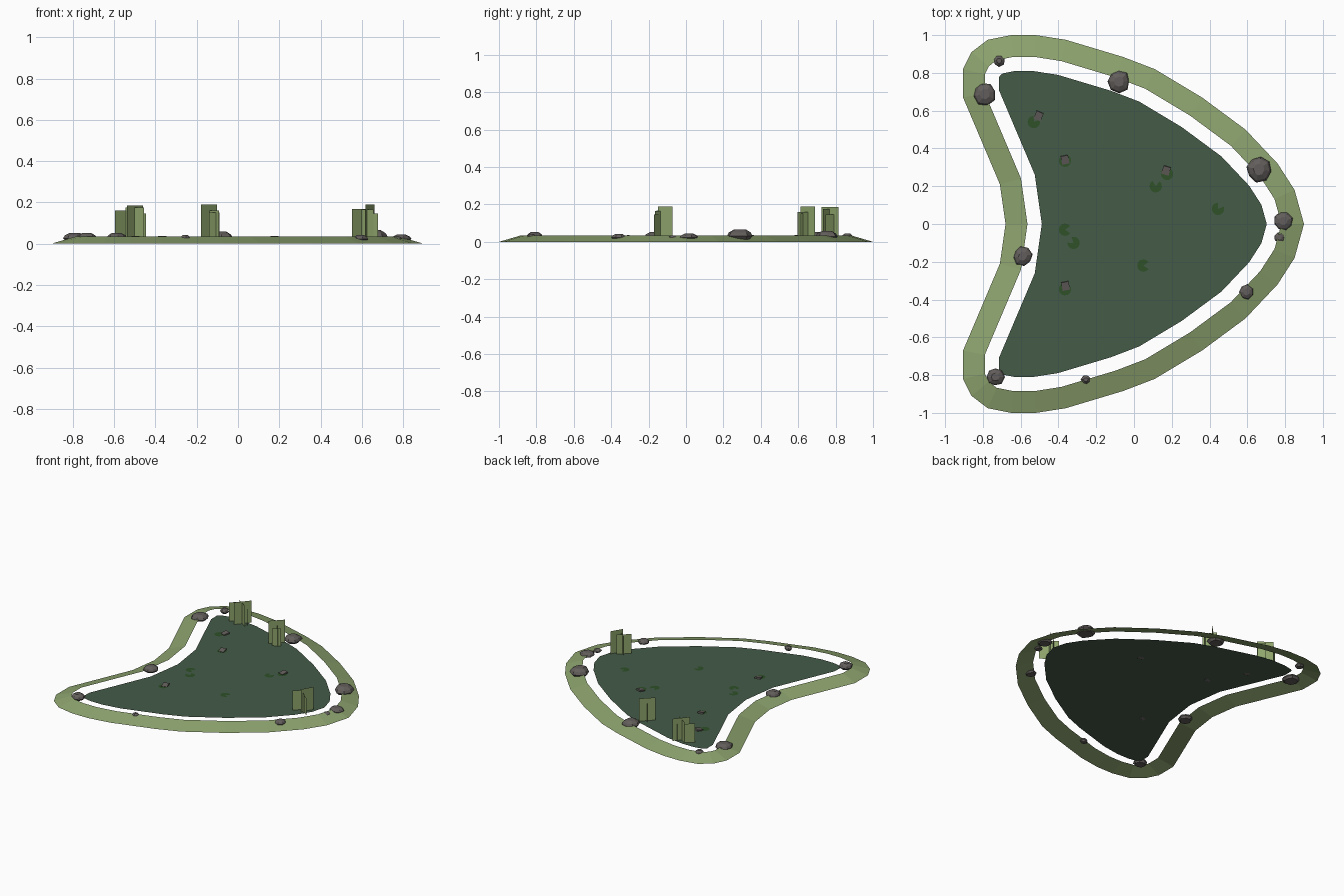
import bpy, bmesh, math, random
from mathutils import Vector, Matrix

random.seed(4)
cube = bpy.data.objects.get("Cube")
if cube:
    bpy.data.objects.remove(cube)


def material(name, rgb):
    linear = [(c / 255) ** 2.2 for c in rgb] + [1]
    mat = bpy.data.materials.new(name)
    mat.use_nodes = True
    mat.diffuse_color = linear
    mat.node_tree.nodes["Principled BSDF"].inputs["Base Color"].default_value = linear
    return mat


GRASS = material("grass green", (140, 162, 110))
WATER = material("pond green", (70, 91, 73))
REED = material("reed green", (142, 164, 108))
PAD = material("lily green", (50, 82, 44))
STONE = material("stone grey", (98, 94, 92))


def finish(name, bm, mat):
    mesh = bpy.data.meshes.new(name)
    bm.normal_update()
    bm.to_mesh(mesh)
    bm.free()
    mesh.materials.append(mat)
    obj = bpy.data.objects.new(name, mesh)
    bpy.context.collection.objects.link(obj)
    return obj


def loop(bm, points, z):
    return [bm.verts.new((p[0], p[1], z)) for p in points]


def bridge(bm, a, b):
    for i in range(len(a)):
        j = (i + 1) % len(a)
        bm.faces.new((a[i], a[j], b[j], b[i]))


def inset(points, distance):
    """Mitred inward offset of a counter-clockwise outline."""
    result = []
    for i, p in enumerate(points):
        u = (p - points[i - 1]).normalized()
        v = (points[(i + 1) % len(points)] - p).normalized()
        n, m = Vector((-u.y, u.x)), Vector((-v.y, v.x))
        result.append(p + (n + m) * distance / (1 + n.dot(m)))
    return result


# Kidney-shaped shoreline, mirrored front to back
half = [(.85, .18), (.76, .32), (.59, .5), (.36, .67), (.11, .82), (-.06, .885),
        (-.36, .975), (-.52, 1), (-.65, 1), (-.775, .975), (-.86, .91),
        (-.905, .82), (-.905, .67), (-.71, .21)]
upper = [Vector(p) for p in half]
lower = [Vector((p.x, -p.y)) for p in reversed(upper)]
shore = [Vector((.9, 0))] + upper + [Vector((-.68, 0))] + lower

# Sloping grass bank
bm = bmesh.new()
bridge(bm, loop(bm, shore, 0), loop(bm, inset(shore, .115), .034))
finish("grass_bank", bm, GRASS)

# Water sheet
bm = bmesh.new()
bm.faces.new(loop(bm, inset(shore, .19), .022))
finish("water", bm, WATER)


# Faceted boulders
def boulder(x, y, radius, top):
    bm = bmesh.new()
    base = .012
    sides = 7 if radius < .045 else 8
    turn = random.random()
    wobble = [random.uniform(.88, 1.08) for _ in range(sides)]
    rings = []
    for scale, level in ((.75, 0), (1, .35), (.85, .7), (.45, 1)):
        points = []
        for i in range(sides):
            a = turn + i * math.tau / sides
            r = radius * scale * wobble[i]
            points.append((x + r * math.cos(a), y + r * math.sin(a)))
        rings.append(loop(bm, points, base + (top - base) * level))
    for a, b in zip(rings, rings[1:]):
        bridge(bm, a, b)
    bm.faces.new(rings[0][::-1])
    bm.faces.new(rings[-1])
    finish("boulder", bm, STONE)


for spot in ((-.79, .69, .062, .052), (-.715, .865, .032, .045), (-.08, .755, .06, .058),
             (.66, .29, .068, .067), (.79, .015, .05, .044), (.77, -.07, .03, .034),
             (.595, -.36, .041, .042), (-.255, -.825, .026, .042),
             (-.735, -.81, .049, .052), (-.59, -.17, .051, .052)):
    boulder(*spot)


# Notched lily pads
def lily_pad(x, y, turn):
    bm = bmesh.new()
    rim = [turn + math.radians(35 + 29 * i) for i in range(11)]
    points = [(x, y)] + [(x + .033 * math.cos(a), y + .033 * math.sin(a)) for a in rim]
    bm.faces.new(loop(bm, points, .025))
    finish("lily_pad", bm, PAD)


for x, y, turn in ((-.53, .54, 1), (-.365, .335, 2), (.175, .265, 2), (.115, .2, 1.5),
                   (.445, .08, 1), (-.365, -.03, 0), (-.32, -.1, 2.5),
                   (.05, -.22, 0), (-.365, -.345, 1)):
    lily_pad(x, y, turn)

# Small tilted pebbles on some of the pads
for x, y, turn in ((-.505, .572, -.4), (-.365, .34, .2), (.17, .283, -.3), (-.362, -.328, .2)):
    bm = bmesh.new()
    bmesh.ops.create_cube(bm, size=1, matrix=Matrix.Translation((x, y, .027))
                          @ Matrix.Rotation(turn, 4, "Z") @ Matrix.Rotation(.2, 4, "X")
                          @ Matrix.Diagonal((.04, .045, .01, 1)))
    finish("pebble", bm, STONE)


# Reed clumps made of upright blades
def reed_clump(blades):
    bm = bmesh.new()
    for x, y, width, angle, height in blades:
        a = math.radians(angle)
        step = Vector((math.cos(a), math.sin(a))) * width / 2
        ends = [Vector((x, y)) - step, Vector((x, y)) + step]
        low, high = loop(bm, ends, .024), loop(bm, ends, height)
        bm.faces.new((low[0], low[1], high[1], high[0]))
    finish("reed_clump", bm, REED)


reed_clump([(-.5, .77, .12, 50, .186), (-.5, .765, .11, -35, .175),
            (-.57, .77, .07, 40, .162), (-.465, .77, .06, -50, .146)])
reed_clump([(-.14, .65, .11, 45, .19), (-.125, .635, .1, -50, .16),
            (-.115, .61, .06, 30, .152)])
reed_clump([(.59, -.125, .1, 40, .167), (.64, -.11, .09, 60, .19),
            (.615, -.13, .11, -40, .165), (.655, -.155, .06, -35, .146)])
